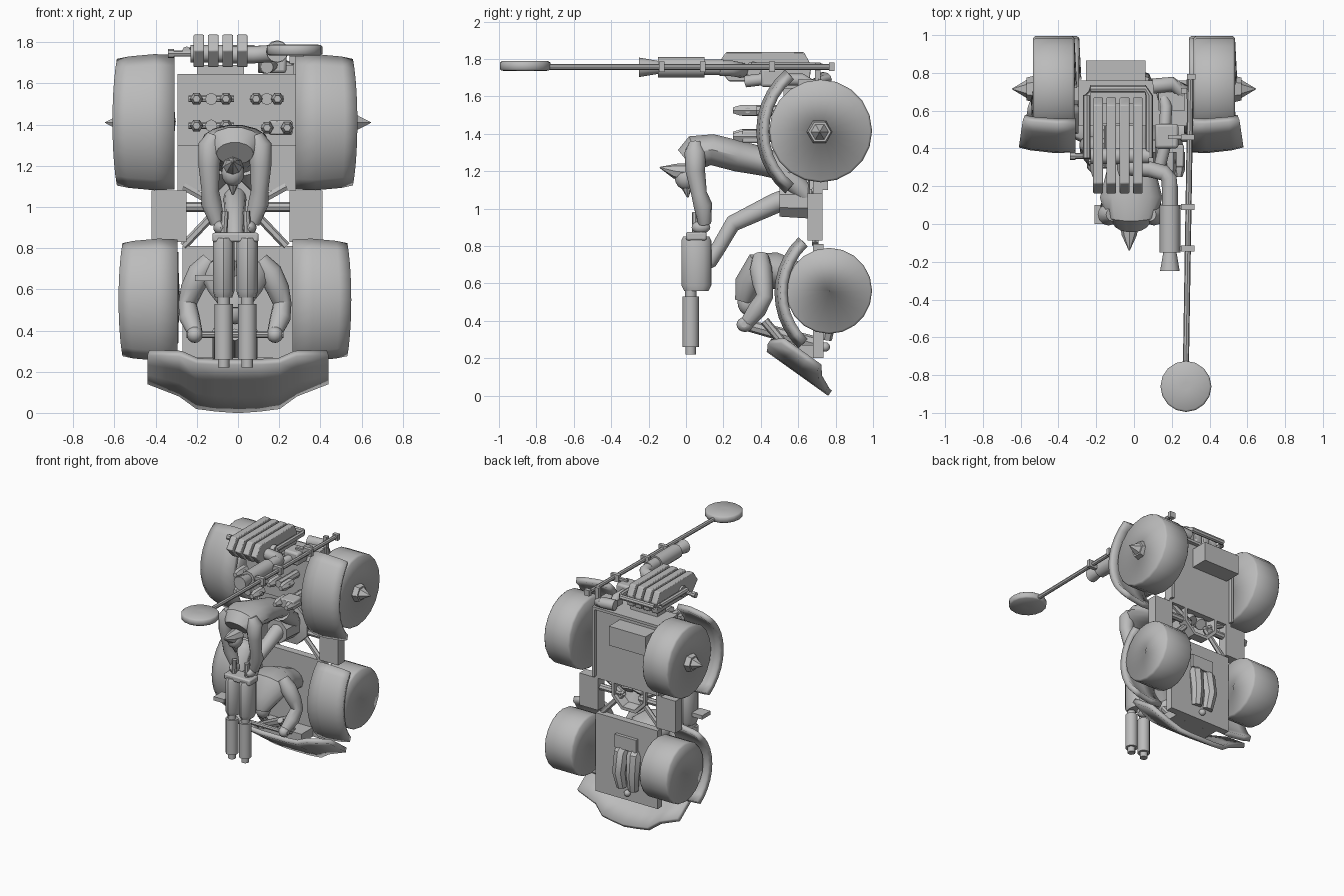
import bpy, bmesh
from math import sin, cos, pi, radians
from mathutils import Vector

if "Cube" in bpy.data.objects:
    bpy.data.objects.remove(bpy.data.objects["Cube"])

grey = bpy.data.materials.new("plain grey")
grey.use_nodes = True
grey.diffuse_color = (0.5, 0.5, 0.5, 1)
grey.node_tree.nodes["Principled BSDF"].inputs["Base Color"].default_value = (0.5, 0.5, 0.5, 1)
parts = []
CX = -0.015  # body centre line


def finish(name, bm, bevel=0, thick=0):
    bmesh.ops.recalc_face_normals(bm, faces=bm.faces)
    me = bpy.data.meshes.new(name)
    bm.to_mesh(me)
    bm.free()
    me.materials.append(grey)
    ob = bpy.data.objects.new(name, me)
    bpy.context.scene.collection.objects.link(ob)
    if thick:
        m = ob.modifiers.new("thickness", 'SOLIDIFY')
        m.thickness, m.offset = thick, 0
    if bevel:
        m = ob.modifiers.new("bevel", 'BEVEL')
        m.width, m.segments = bevel, 2
    parts.append(ob)
    return ob


def loft(name, path, radii, sides=12):
    """Closed skin around a path; each radius is a number or (across, deep)."""
    path = [Vector(p) for p in path]
    if not isinstance(radii, (list, tuple)):
        radii = [radii] * len(path)
    bm, rings = bmesh.new(), []
    for i, p in enumerate(path):
        t = (path[min(i + 1, len(path) - 1)] - path[max(i - 1, 0)]).normalized()
        ref = Vector((1, 0, 0)) if abs(t.x) < 0.8 else Vector((0, 1, 0))
        a = (ref - t * ref.dot(t)).normalized()
        b = t.cross(a)
        r = radii[i]
        ra, rb = r if isinstance(r, tuple) else (r, r)
        rings.append([bm.verts.new(p + a * ra * cos(k * 2 * pi / sides) + b * rb * sin(k * 2 * pi / sides))
                      for k in range(sides)])
    for r0, r1 in zip(rings, rings[1:]):
        for k in range(sides):
            j = (k + 1) % sides
            bm.faces.new((r0[k], r0[j], r1[j], r1[k]))
    bm.faces.new(rings[0])
    bm.faces.new(rings[-1])
    return finish(name, bm)


def box(name, x, y, z, bevel=0):
    bm = bmesh.new()
    bmesh.ops.create_cube(bm, size=1)
    for v in bm.verts:
        v.co = [r[0] + (c + 0.5) * (r[1] - r[0]) for r, c in zip((x, y, z), v.co)]
    return finish(name, bm, bevel)


def sheet(name, rows, thick):
    bm = bmesh.new()
    vs = [[bm.verts.new(p) for p in row] for row in rows]
    for a, b in zip(vs, vs[1:]):
        for k in range(len(a) - 1):
            bm.faces.new((a[k], a[k + 1], b[k + 1], b[k]))
    return finish(name, bm, thick=thick)


def ball(name, centre, size):
    bm = bmesh.new()
    bmesh.ops.create_uvsphere(bm, u_segments=12, v_segments=8, radius=1)
    for v in bm.verts:
        v.co = [c + s * k for c, s, k in zip(centre, size, v.co)]
    return finish(name, bm)


def wheel(name, s, y, z, r, x0, x1):
    # Straight drum whose rims are shaded soft
    prof = [(0, .05), (0, .96), (.06, 1), (.94, 1), (1, .96), (1, .05)]
    loft(name, [(s * (x0 + (x1 - x0) * a), y, z) for a, _ in prof], [r * b for _, b in prof], 20)


def fender(name, s, cy, cz, r, half, x0, x1):
    rows = []
    for i in range(11):
        a = radians(half) * (i / 5 - 1)
        row = []
        for u, dr in ((0, 0), (.35, .005), (.8, -.01), (1, -.025)):
            x = x0 + (x1 - x0) * u + (.06 * u * (cos(a) - 1))
            row.append((CX + s * x, cy - (r + dr) * cos(a), cz + (r + dr) * sin(a)))
        rows.append(row)
    sheet(name, rows, .04)


# Wheels, fenders and hub spikes
for s, side in ((1, "left"), (-1, "right")):
    wheel("rear_wheel_" + side, s, .72, 1.415, .275, .315, .535)
    wheel("front_wheel_" + side, s, .765, .56, .23, .29, .53)
    loft("hub_nut_" + side, [(s * .53, .715, 1.41), (s * .57, .715, 1.41)], [.07, .06], 6)
    loft("hub_spike_" + side, [(s * .565, .715, 1.41), (s * .645, .715, 1.41)], [.05, .002], 6)
    fender("rear_fender_" + side, s, .805, 1.412, .405, 50.5, .295, .59)
    fender("front_fender_" + side, s, .88, .55, .382, 47, .28, .56)
    # Braces between the two floor plates and the turret ring
    for z in (.81, 1.1):
        loft("brace_" + side, [(CX + s * .07, .69, 1.0), (CX + s * .25, .69, z)], .02, 6)
    loft("pod_bar_" + side, [(CX + s * .08, .69, 1), (CX + s * .3, .69, 1)], .025, 8)
box("side_pod_right", (-.42, -.25), (.65, .73), (.83, 1.08))
box("side_pod_left", (.25, .41), (.65, .73), (.83, 1.08))

# Floor plates
box("rear_plate", (-.295, .28), (.68, .73), (1.08, 1.645))
box("front_plate", (-.27, .265), (.68, .735), (.2, .81))
for x in (-.295, .26):
    box("rear_plate_rim", (x, x + .02), (.72, .76), (1.1, 1.645))
box("rear_plate_top_rim", (-.295, .28), (.72, .76), (1.625, 1.645))
box("rear_box", (-.255, .06), (.72, .865), (1.44, 1.59))
box("seat_back", (-.1, .085), (.72, .76), (.6, .7))
box("engine_block", (-.295, .28), (.52, .69), (1.3, 1.645))

# Turret ring and boom
bm = bmesh.new()
loops = []
for y, r in ((.73, .135), (.73, .16), (.66, .16), (.65, .1), (.5, .09), (.5, .03), (.62, .03), (.66, .12)):
    loops.append([bm.verts.new((CX + r * cos((k + .5) * pi / 4), y, 1.04 + r * sin((k + .5) * pi / 4)))
                  for k in range(8)])
for a, b in zip(loops, loops[1:] + loops[:1]):
    for k in range(8):
        bm.faces.new((a[k], a[(k + 1) % 8], b[(k + 1) % 8], b[k]))
finish("turret_ring", bm)
loft("turret_boom", [(CX, .58, 1.06), (CX, .48, 1.03), (CX, .25, .92), (CX, .18, .8), (CX, .13, .72), (CX, .08, .7)],
     [.06, .055, .045, .04, .04, .04])

# Twin guns
box("gun_yoke", (-.125, .1), (.0, .11), (.83, .875), .01)
for x in (-.07, .045):
    loft("gun_body", [(x, .055, .85), (x, .055, .83), (x, .055, .59), (x, .055, .56)],
         [(.045, .07), (.052, .08), (.052, .08), (.042, .065)])
    loft("gun_barrel", [(x, .025, z) for z in (.57, .53, .53, .26, .26, .22)],
         [.03, .03, .045, .045, .028, .028])
    loft("gun_grip", [(x, .05, .86), (x * .9, .05, .98)], .018, 8)
box("ammo_case", (-.21, -.12), (.0, .1), (.64, .67))

# Gunner leaning over the guns
loft("gunner_torso", [(CX, .0, 1.26), (CX, .05, 1.3), (CX, .14, 1.315), (CX, .28, 1.28), (CX, .42, 1.25),
                      (CX, .56, 1.2)],
     [(.09, .07), (.14, .095), (.165, .085), (.13, .085), (.1, .078), (.11, .06)], 14)
ball("gunner_head", (-.025, .0, 1.165), (.055, .06, .065))
loft("gunner_crest", [(-.025, .03, 1.19), (-.025, -.06, 1.2), (-.025, -.14, 1.22)], [.055, .04, .003], 8)
loft("gunner_beard", [(-.025, .0, 1.14), (-.025, .01, 1.06)], [.04, .005], 8)
for s in (1, -1):
    loft("gunner_arm", [(CX + s * x, y, z) for x, y, z in
         ((.1, .05, 1.35), (.12, .05, 1.3), (.125, .05, 1.2), (.12, .07, 1.08), (.115, .09, 1.02), (.085, .1, .92))],
         [.035, .058, .052, .042, .05, .035])
    ball("gunner_hand", (CX + s * .07, .08, .9), (.035, .05, .035))
    loft("gunner_leg", [(CX + s * .05, .5, 1.2), (CX + s * .06, .6, 1.12), (CX + s * .04, .68, 1.03)],
         [.06, .055, .04])

# Driver hunched over the handlebar
loft("driver_torso", [(CX, .68, .6), (CX, .56, .64), (CX, .47, .67), (CX, .39, .67), (CX, .335, .59), (CX, .31, .5)],
     [(.1, .08), (.12, .09), (.16, .1), (.17, .1), (.13, .08), (.06, .05)], 14)
ball("driver_head", (CX, .33, .5), (.055, .055, .07))
for s in (1, -1):
    loft("driver_arm", [(CX + s * x, y, z) for x, y, z in
         ((.12, .4, .74), (.17, .4, .68), (.21, .41, .6), (.23, .42, .53), (.22, .38, .46), (.19, .32, .38))],
         [.045, .06, .055, .045, .05, .035])
    ball("driver_hand", (CX + s * .195, .315, .38), (.04, .045, .04))
    loft("driver_leg", [(CX + s * .045, .66, .62), (CX + s * .055, .74, .56), (CX + s * .06, .76, .42),
                        (CX + s * .05, .74, .3)], [.055, .055, .05, .04], 8)
ball("drain_plug", (CX, .745, .26), (.025, .025, .025))
loft("handlebar", [(-.25, .31, .38), (.22, .31, .38)], .016, 8)
loft("steering_column", [(CX, .31, .38), (CX, .5, .33), (CX, .68, .28)], [.03, .035, .04], 8)
for x in (-.1, .07):
    loft("fork", [(x, .42, .4), (x, .52, .28), (x, .66, .22)], .025, 8)

# Swept nose guard
half = [(0, .235, .0, 0), (.11, .235, .008, 0), (.2, .24, .02, .01), (.28, .275, .08, .06), (.435, .28, .14, .14)]
cols = [(-x, t, b, d) for x, t, b, d in reversed(half[1:])] + half
rows = []
for x, top, low, dy in cols:
    zs = [top + (low - top) * k / 3 for k in range(4)]
    rows.append([(x, .42 + (.25 - z) * 1.4 + dy, z + .013) for z in zs])
sheet("nose_guard", rows, .035)
box("nose_guard_mount", (-.2, .17), (.54, .7), (.2, .27))

# Intake fins on top of the engine
for x in (-.19, -.12, -.05, .02):
    bm = bmesh.new()
    outline = [(.16, 1.76), (.215, 1.837), (.63, 1.837), (.67, 1.765), (.66, 1.68), (.23, 1.68)]
    f = bm.faces.new([bm.verts.new((x - .026, y, z)) for y, z in outline])
    ext = bmesh.ops.extrude_face_region(bm, geom=[f])
    bmesh.ops.translate(bm, vec=(.052, 0, 0), verts=[v for v in ext["geom"] if isinstance(v, bmesh.types.BMVert)])
    finish("intake_fin", bm, .006)
box("intake_base", (-.2, .03), (.53, .64), (1.62, 1.69))
loft("intake_drum", [(-.23, .36, 1.745), (.08, .36, 1.745)], .042)
loft("side_stub", [(-.34, .36, 1.745), (-.31, .36, 1.745), (-.31, .36, 1.745), (-.22, .36, 1.745)],
     [.022, .022, .015, .015], 8)
loft("frame_tube", [(-.25, .35, 1.76), (-.25, .68, 1.76), (-.23, .715, 1.76), (.06, .715, 1.76), (.08, .68, 1.76),
                    (.08, .35, 1.76)], .02, 8)

# Exhaust horn with its feed pipe
loft("exhaust_horn", [(.19, y, 1.755) for y in (-.25, -.15, -.15, .1, .1, .2)],
     [.052, .035, .055, .055, .042, .042])
loft("exhaust_pipe", [(.19, .18, 1.75), (.185, .24, 1.75), (.16, .27, 1.745), (.08, .29, 1.74), (-.05, .3, 1.74)], .042)
loft("side_pipe", [(.14, .32, 1.68), (.16, .4, 1.69), (.17, .62, 1.69), (.15, .7, 1.64)], .032)
box("pipe_block", (.11, .235), (.4, .53), (1.65, 1.75), .015)
loft("cross_pipe", [(.1, .73, 1.69), (.2, .74, 1.69), (.26, .7, 1.66)], .04)

# Linkage clamps on the engine face
for x, z, w in ((-.13, 1.525, .11), (-.13, 1.395, .11), (.14, 1.525, .08), (.19, 1.385, .075)):
    loft("clamp_bar", [(x - w, .33, z), (x + w, .33, z)], .016, 8)
    for s in (1, -1):
        loft("clamp_head", [(x + s * w * .65, .25, z), (x + s * w * .65, .29, z), (x + s * w * .65, .38, z)],
             [.018, .032, .032], 6)
    loft("clamp_stem", [(x, .3, z), (x, .55, z)], .03, 8)
box("clamp_block", (.15, .265), (.3, .42), (1.35, 1.42), .01)

# Lance with a round end disc
loft("lance_pole", [(.3, .79, 1.757), (.275, -.74, 1.757)], .016, 8)
loft("lance_disc", [(.275, -.86, z) for z in (1.735, 1.737, 1.745, 1.78, 1.788, 1.79)],
     [.02, .125, .135, .135, .125, .02], 16)
for y in (-.13, .09, .46):
    box("lance_collar", (.25, .32), (y - .015, y + .015), (1.73, 1.785))
    box("lance_arm", (.18, .27), (y - .01, y + .01), (1.745, 1.765))
box("lance_end", (.28, .325), (.765, .795), (1.735, 1.78))
box("lance_post", (.25, .28), (.69, .72), (1.6, 1.78))
box("lance_bracket", (.13, .27), (.6, .7), (1.64, 1.69))

# Soft shading on wheels and disc, sharp edges kept elsewhere
for angle, soft in ((40, False), (120, True)):
    bpy.ops.object.select_all(action='DESELECT')
    for ob in parts:
        if ("wheel" in ob.name or "disc" in ob.name) == soft:
            ob.select_set(True)
            bpy.context.view_layer.objects.active = ob
    bpy.ops.object.shade_smooth_by_angle(angle=radians(angle))
